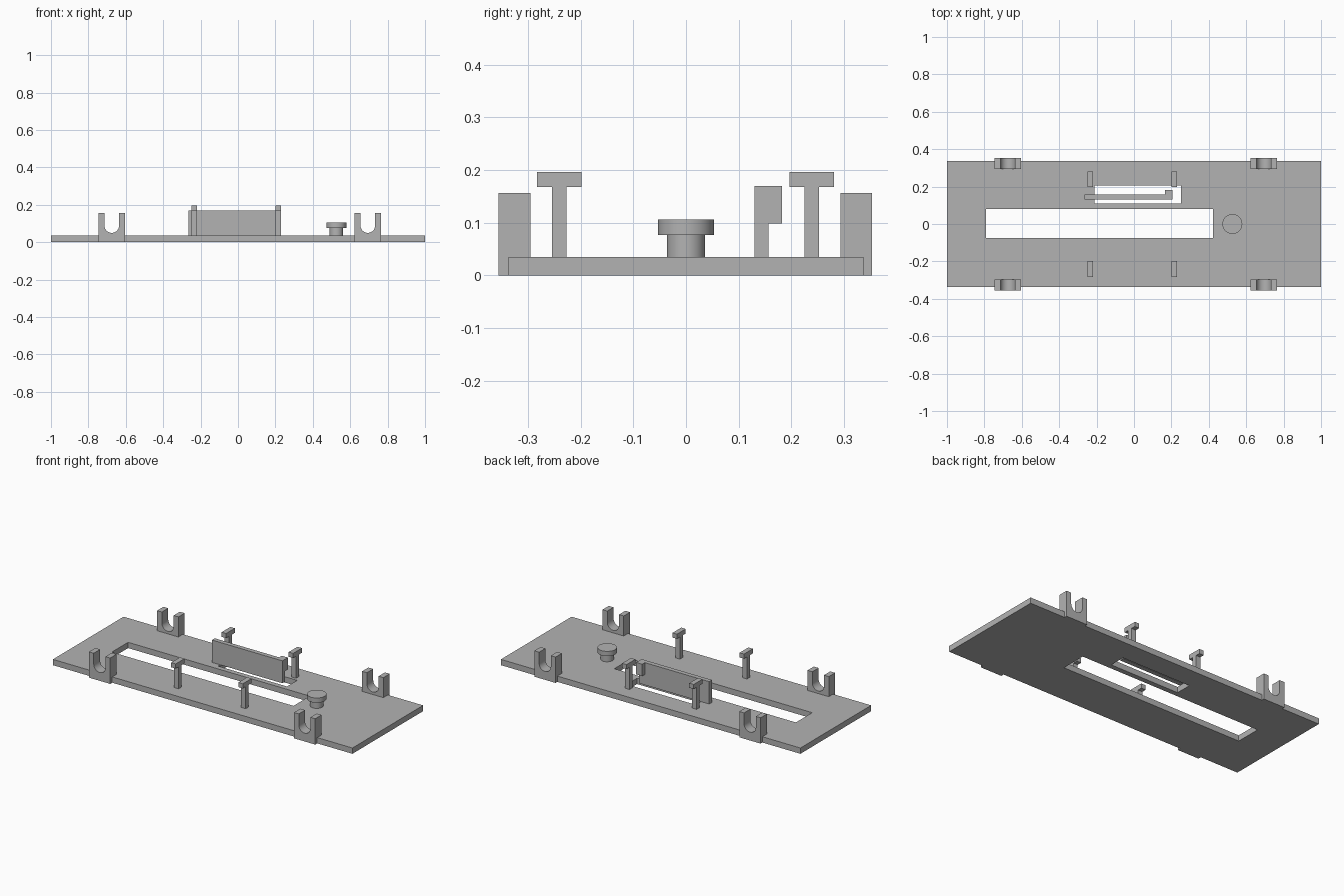
import bpy, bmesh, math

cube = bpy.data.objects.get("Cube")
if cube:
    bpy.data.objects.remove(cube, do_unlink=True)

grey = bpy.data.materials.new("plain_grey")
grey.use_nodes = True
color = (0.45, 0.45, 0.45, 1)
grey.diffuse_color = color
grey.node_tree.nodes["Principled BSDF"].inputs["Base Color"].default_value = color

THICK = 0.035


def extrude(name, outline, axis, start, end):
    """Extrude a closed 2D outline along x, y or z."""
    place = {"x": lambda p, t: (t, p[0], p[1]),
             "y": lambda p, t: (p[0], t, p[1]),
             "z": lambda p, t: (p[0], p[1], t)}[axis]
    bm = bmesh.new()
    face = bm.faces.new([bm.verts.new(place(p, start)) for p in outline])
    moved = bmesh.ops.extrude_face_region(bm, geom=[face])["geom"]
    shift = place((0, 0), end - start)
    bmesh.ops.translate(bm, vec=shift, verts=[v for v in moved if isinstance(v, bmesh.types.BMVert)])
    bmesh.ops.recalc_face_normals(bm, faces=bm.faces)
    mesh = bpy.data.meshes.new(name)
    bm.to_mesh(mesh)
    bm.free()
    mesh.materials.append(grey)
    obj = bpy.data.objects.new(name, mesh)
    bpy.context.collection.objects.link(obj)
    return obj


def rect(x0, x1, y0, y1):
    return [(x0, y0), (x1, y0), (x1, y1), (x0, y1)]


def smooth(obj):
    bpy.ops.object.select_all(action="DESELECT")
    obj.select_set(True)
    bpy.context.view_layer.objects.active = obj
    bpy.ops.object.shade_smooth_by_angle(angle=math.radians(30))


# Base plate with a long slot and a short slot
base = extrude("base_plate", rect(-1, 1, -0.337, 0.337), "z", 0, THICK)
slots = {"long_slot_cutter": rect(-0.79, 0.423, -0.075, 0.08),
         "short_slot_cutter": rect(-0.21, 0.25, 0.11, 0.207)}
for name, outline in slots.items():
    cutter = extrude(name, outline, "z", -0.1, 0.1)
    cut = base.modifiers.new(name, "BOOLEAN")
    cut.object = cutter
    cut.solver = "EXACT"
    bpy.context.view_layer.objects.active = base
    bpy.ops.object.modifier_apply(modifier=cut.name)
    bpy.data.objects.remove(cutter, do_unlink=True)

# U-shaped axle cradles on the long edges
for side, cx in (("right", -0.675), ("left", 0.694)):
    half, gap, top, arc_z = 0.071, 0.039, 0.156, 0.089
    arc = [(cx + gap * math.cos(a), arc_z - gap * math.sin(a))
           for a in (math.pi * i / 16 for i in range(17))]
    outline = [(cx - half, 0), (cx + half, 0), (cx + half, top), (cx + gap, top),
               *arc, (cx - gap, top), (cx - half, top)]
    for end, y in (("front", -0.326), ("back", 0.324)):
        smooth(extrude(f"{end}_{side}_cradle", outline, "y", y - 0.03, y + 0.03))

# T-shaped posts
for side, x in (("right", -0.233), ("left", 0.215)):
    for end, y in (("front", -0.241), ("back", 0.239)):
        outline = [(y - 0.014, THICK), (y + 0.014, THICK), (y + 0.014, 0.168),
                   (y + 0.042, 0.168), (y + 0.042, 0.196), (y - 0.042, 0.196),
                   (y - 0.042, 0.168), (y - 0.014, 0.168)]
        extrude(f"{end}_{side}_post", outline, "x", x - 0.015, x + 0.015)

# Upright slider panel with a tab at its end
extrude("slider_panel", rect(-0.265, 0.205, THICK, 0.17), "y", 0.13, 0.157)
extrude("slider_tab", rect(0.165, 0.205, 0.098, 0.17), "y", 0.157, 0.182)

# Round knob on a stem
for name, radius, low, high in (("knob_stem", 0.036, THICK, 0.077),
                                ("knob_cap", 0.053, 0.077, 0.106)):
    ring = [(0.526 + radius * math.cos(a), radius * math.sin(a))
            for a in (math.tau * i / 48 for i in range(48))]
    smooth(extrude(name, ring, "z", low, high))
